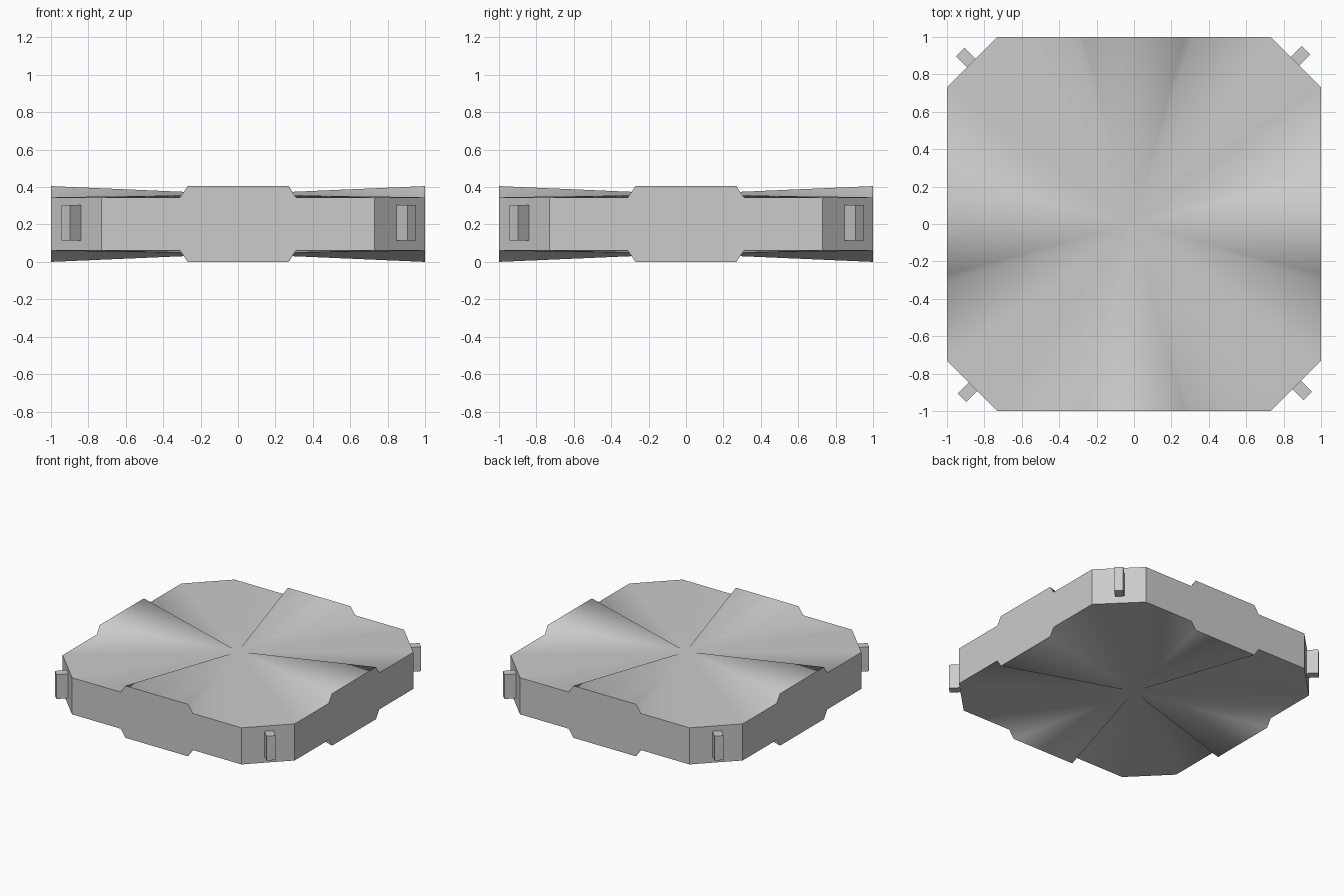
import bpy, bmesh, math
from mathutils import Matrix, Vector

if "Cube" in bpy.data.objects:
    bpy.data.objects.remove(bpy.data.objects["Cube"])

grey = bpy.data.materials.new("mid grey")
grey.diffuse_color = (0.6, 0.6, 0.6, 1)
grey.use_nodes = True
grey.node_tree.nodes["Principled BSDF"].inputs["Base Color"].default_value = grey.diffuse_color

H = 0.405          # total height
HUB = 0.362        # height of the centre point
# one quarter of the rim: (x, top height) along the front edge
QUARTER = [(-0.73, 0.345), (-0.31, 0.345), (-0.27, H),
           (0.27, H), (0.31, 0.345), (0.73, 0.345)]


def finish(bm, name):
    bmesh.ops.recalc_face_normals(bm, faces=bm.faces)
    me = bpy.data.meshes.new(name)
    bm.to_mesh(me)
    bm.free()
    me.materials.append(grey)
    ob = bpy.data.objects.new(name, me)
    bpy.context.collection.objects.link(ob)
    return ob


# Tile body: fan-shaped top and mirrored bottom, flat rim walls
bm = bmesh.new()
top, bottom = [], []
for q in range(4):
    rot = Matrix.Rotation(q * math.pi / 2, 3, 'Z')
    for x, z in QUARTER:
        p = rot @ Vector((x, -1, 0))
        top.append(bm.verts.new((p.x, p.y, z)))
        bottom.append(bm.verts.new((p.x, p.y, H - z)))
hub_top = bm.verts.new((0, 0, HUB))
hub_bottom = bm.verts.new((0, 0, H - HUB))
n = len(top)
for ring, hub in ((top, hub_top), (bottom, hub_bottom)):
    for i in range(n):
        bm.faces.new((ring[i], ring[(i + 1) % n], hub)).smooth = True
per = len(QUARTER)
for q in range(4):
    ids = range(q * per, q * per + per)
    # long side wall as one flat polygon, then the cut corner
    bm.faces.new([top[i] for i in ids] + [bottom[i] for i in reversed(ids)])
    a, b = q * per + per - 1, (q * per + per) % n
    bm.faces.new((top[a], top[b], bottom[b], bottom[a]))
finish(bm, "tile_body")

# Corner pegs: small upright blocks on the cut corners
for q, corner in enumerate(("front_right", "back_right", "back_left", "front_left")):
    bm = bmesh.new()
    bmesh.ops.create_cube(bm, size=1)
    bmesh.ops.scale(bm, vec=(0.128, 0.064, 0.19), verts=bm.verts)
    bmesh.ops.translate(bm, vec=(1.308 - 0.064, 0.006, 0.21), verts=bm.verts)
    bmesh.ops.rotate(bm, verts=bm.verts, cent=(0, 0, 0),
                     matrix=Matrix.Rotation(-math.pi / 4 + q * math.pi / 2, 3, 'Z'))
    finish(bm, "corner_peg_" + corner)
